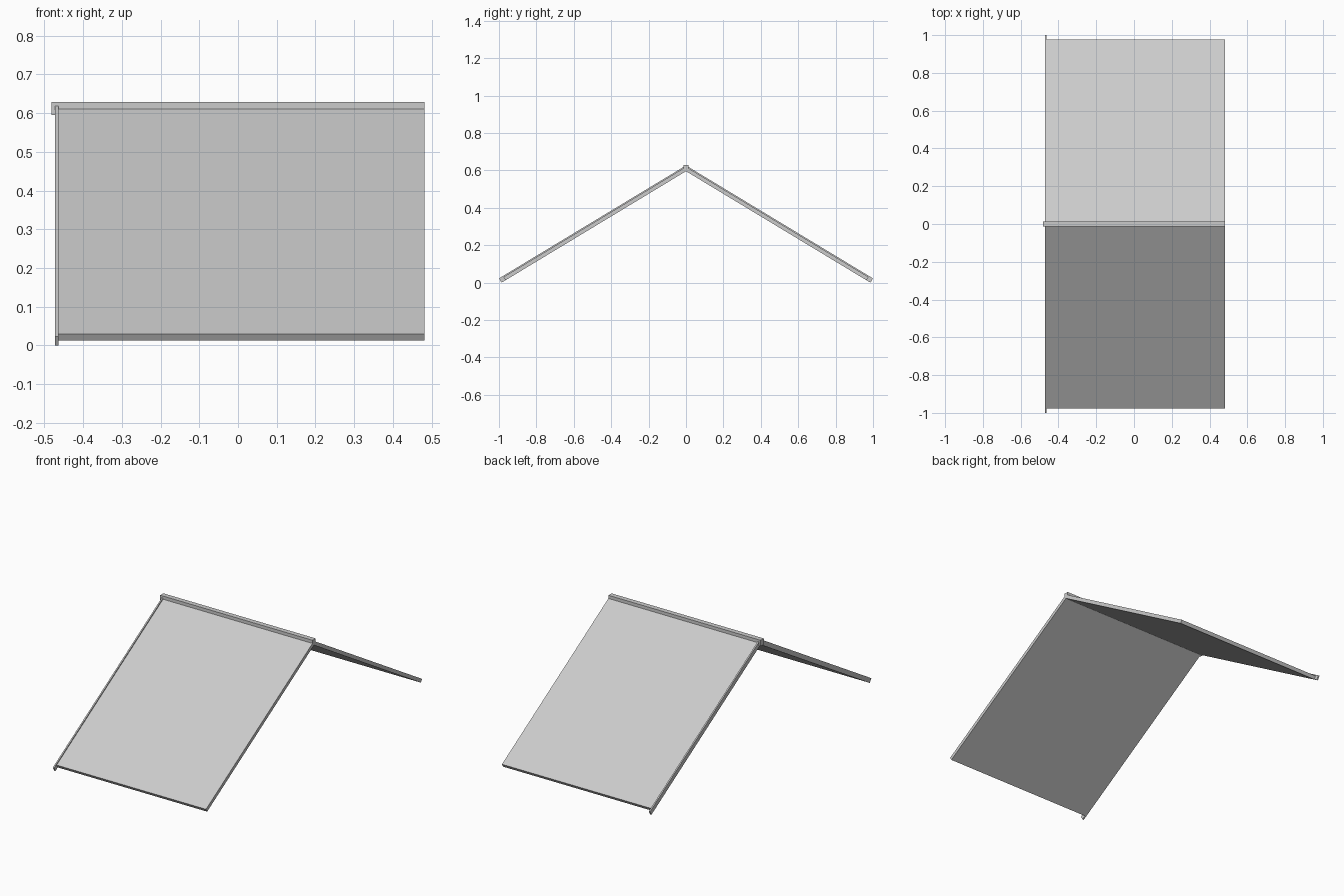
import bpy
import math

if "Cube" in bpy.data.objects:
    bpy.data.objects.remove(bpy.data.objects["Cube"])

SLOPE = 0.604                      # rise over run of the roof
ANGLE = math.atan(SLOPE)


def prism(name, profile, x0, x1):
    """Extrude a closed (y, z) profile along x."""
    n = len(profile)
    verts = [(x, y, z) for x in (x0, x1) for y, z in profile]
    faces = [tuple(reversed(range(n))), tuple(range(n, 2 * n))]
    faces += [(i, (i + 1) % n, n + (i + 1) % n, n + i) for i in range(n)]
    mesh = bpy.data.meshes.new(name)
    mesh.from_pydata(verts, [], faces)
    obj = bpy.data.objects.new(name, mesh)
    bpy.context.collection.objects.link(obj)
    return obj


def sloped_profile(side, ridge_z, reach, thick):
    """Slope section: plumb cut at the ridge, square cut at the eave."""
    eave_z = ridge_z - SLOPE * reach
    pts = [(0, ridge_z),
           (0, ridge_z - thick / math.cos(ANGLE)),
           (reach - thick * math.sin(ANGLE), eave_z - thick * math.cos(ANGLE)),
           (reach, eave_z)]
    if side > 0:
        return pts
    return [(-y, z) for y, z in reversed(pts)]


for side, label in ((-1, "front"), (1, "back")):
    # Roof panel
    prism(label + "_roof_panel", sloped_profile(side, 0.6195, 0.976, 0.0205), -0.464, 0.481)
    # Gable trim board along the left edge
    prism(label + "_gable_trim", sloped_profile(side, 0.6265, 1.0, 0.0262), -0.472, -0.464)

# Ridge beam capping the joint
w = 0.0143
prism("ridge_beam", [(-w, 0.595), (w, 0.595), (w, 0.629), (-w, 0.629)], -0.482, 0.481)
